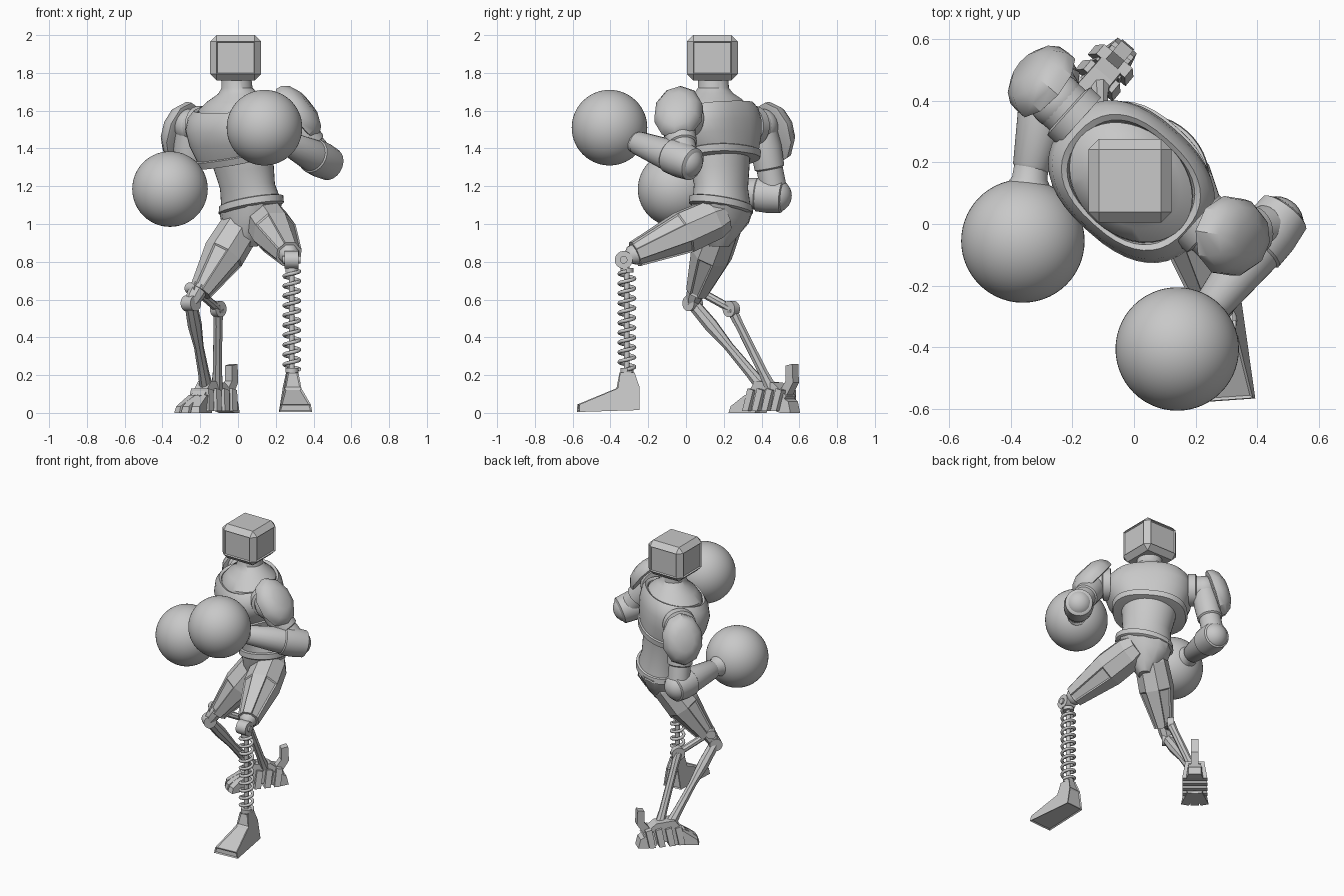
import bpy, bmesh, math
from mathutils import Vector, Matrix

cube = bpy.data.objects.get("Cube")
if cube:
    bpy.data.objects.remove(cube, do_unlink=True)

GREY = (0.58, 0.58, 0.58, 1)
mat = bpy.data.materials.new("grey")
mat.use_nodes = True
mat.diffuse_color = GREY
mat.node_tree.nodes["Principled BSDF"].inputs["Base Color"].default_value = GREY
TWIST = math.radians(-42)   # body turned towards its right


def shade(ob, angle=35):
    bpy.ops.object.select_all(action='DESELECT')
    ob.select_set(True)
    bpy.context.view_layer.objects.active = ob
    bpy.ops.object.shade_smooth_by_angle(angle=math.radians(angle))


def finish(name, bm, smooth=True):
    bmesh.ops.recalc_face_normals(bm, faces=bm.faces[:])
    me = bpy.data.meshes.new(name)
    bm.to_mesh(me)
    bm.free()
    me.materials.append(mat)
    ob = bpy.data.objects.new(name, me)
    bpy.context.collection.objects.link(ob)
    if smooth:
        shade(ob)
    return ob


def skin(bm, rings):
    """Bridge rings of points with quads and cap both ends."""
    vs = [[bm.verts.new(p) for p in r] for r in rings]
    n = len(vs[0])
    quads = []
    for a, b in zip(vs, vs[1:]):
        for i in range(n):
            j = (i + 1) % n
            quads.append(bm.faces.new((a[i], a[j], b[j], b[i])))
    bm.faces.new(vs[0][::-1])
    bm.faces.new(vs[-1])
    bmesh.ops.recalc_face_normals(bm, faces=bm.faces[:])
    return quads


def panel(bm, faces, rim, depth):
    bmesh.ops.inset_individual(bm, faces=faces, thickness=rim, depth=-depth)


def torso(name, rings, sides=40, power=0.82):
    """Rings: x, y, z, half width, half depth, side slope, front slope."""
    rot = Matrix.Rotation(TWIST, 3, 'Z')
    out = []
    for x, y, z, w, d, su, sf in rings:
        ring = []
        for i in range(sides):
            a = math.tau * i / sides
            c, s = math.cos(a), math.sin(a)
            u = w * math.copysign(abs(c) ** power, c)
            v = d * math.copysign(abs(s) ** power, s)
            ring.append(rot @ Vector((u, v, su * u + sf * v)) + Vector((x, y, z)))
        out.append(ring)
    bm = bmesh.new()
    skin(bm, out)
    return finish(name, bm)


def limb(name, p0, p1, profile, sides=24, plated=False, stretch=1):
    """Turned shape from p0 to p1; profile holds (fraction, radius)."""
    p0, p1 = Vector(p0), Vector(p1)
    rot = (p1 - p0).to_track_quat('Z', 'Y').to_matrix()
    rings = []
    for t, r in profile:
        rings.append([p0.lerp(p1, t) + rot @ Vector((r * math.cos(a), stretch * r * math.sin(a), 0))
                      for a in (math.tau * (i + 0.5) / sides for i in range(sides))])
    bm = bmesh.new()
    quads = skin(bm, rings)
    if plated:
        # Long recessed strips on the lower stretch only
        panel(bm, quads[-sides::2], 0.012, 0.006)
    return finish(name, bm, not plated)


def rod(name, p0, p1, r, sides=16):
    return limb(name, p0, p1, [(0, r), (1, r)], sides)


def ball(name, loc, r, seg=32):
    bm = bmesh.new()
    bmesh.ops.create_uvsphere(bm, u_segments=seg, v_segments=seg // 2, radius=r)
    bm.transform(Matrix.Translation(loc))
    return finish(name, bm)


def prism(name, profile, loc, turn, plated=False):
    """Side profile of (y, z, half width) points, widened across x."""
    bm = bmesh.new()
    quads = skin(bm, [[(s * w, y, z) for y, z, w in profile] for s in (-1, 1)])
    if plated:
        panel(bm, quads, 0.012, 0.006)
    bm.transform(Matrix.Translation(loc) @ Matrix.Rotation(math.radians(turn), 4, 'Z'))
    return finish(name, bm, False)


# Head: chamfered box with recessed panels
bm = bmesh.new()
bmesh.ops.create_cube(bm, size=1, matrix=Matrix.Translation((-0.013, 0.14, 1.88))
                      @ Matrix.Diagonal((0.27, 0.27, 0.24, 1)))
bmesh.ops.bevel(bm, geom=bm.edges[:], offset=0.034, segments=1, profile=0.5, affect='EDGES')
bm.normal_update()
big = [f for f in bm.faces if f.calc_area() > 0.02 and abs(f.normal.z) < 0.5]
panel(bm, big, 0.006, 0.01)
finish("head", bm, False)

# Neck, chest shell, waist and pelvis
torso("neck", [(-0.01, 0.145, 1.78, .08, .08, 0, 0), (-.005, 0.145, 1.72, .082, .082, 0, 0),
               (0, 0.145, 1.69, .11, .1, 0, .03), (-.005, 0.14, 1.655, .17, .14, 0, .08),
               (-.01, 0.135, 1.615, .22, .17, 0, .14), (-.01, 0.135, 1.54, .225, .175, 0, .14)], power=1)
torso("chest", [(-.01, .135, 1.57, .205, .16, 0, .18), (-.01, .135, 1.61, .215, .168, 0, .18),
                (-.01, .135, 1.62, .235, .182, 0, .18), (-.01, .135, 1.585, .268, .203, 0, .18),
                (-.008, .137, 1.52, .285, .214, 0, .18), (0, .148, 1.45, .268, .207, .05, .2),
                (.008, .165, 1.378, .23, .188, .1, .22), (.008, .165, 1.373, .242, .198, .1, .22),
                (.015, .17, 1.338, .232, .19, .1, .22), (.015, .17, 1.332, .17, .14, .1, .22)])
torso("waist", [(.02, .178, 1.38, .18, .15, 0, .2), (.03, .18, 1.3, .17, .145, 0, .1),
                (.05, .185, 1.2, .154, .134, .1, 0), (.07, .19, 1.1, .17, .14, .2, 0)], power=1)
torso("belt", [(.07, .185, 1.125, .165, .14, .2, 0), (.07, .185, 1.12, .183, .152, .2, 0),
               (.07, .185, 1.085, .186, .155, .2, 0), (.07, .185, 1.075, .165, .14, .2, 0)], power=1)
torso("pelvis", [(.07, .19, 1.1, .175, .145, .2, 0), (.065, .185, 1.03, .155, .13, .2, 0),
                 (.055, .175, .94, .09, .1, .1, 0), (.05, .17, .88, .04, .06, 0, 0)], 12)

# Arms: shoulder, elbow, wrist, glove, shoulder pad centre and facing
arms = {
    "left": ((.28, -.05, 1.56), (.46, 0, 1.33), (.25, -.27, 1.435), (.14, -.405, 1.51),
             (.315, -.04, 1.59), (.77, -.12, .62)),
    "right": ((-.25, .4, 1.52), (-.27, .47, 1.15), (-.335, .17, 1.18), (-.36, -.055, 1.185),
              (-.295, .46, 1.485), (-.72, .62, .3)),
}
for side, (sh, el, wr, gl, pad, face) in arms.items():
    k = 1 if side == "left" else -1
    out = Matrix.Rotation(TWIST, 3, 'Z') @ Vector((k, 0, 0))
    s = Vector(sh)
    limb(side + "_shoulder_joint", s - out * .1, s + out * .02,
         [(0, .105), (.4, .105), (.45, .088), (.9, .088), (1, .07)])
    ball(side + "_deltoid", s, .09)
    limb(side + "_upper_arm", sh, el, [(0, .075), (.3, .085), (.6, .08), (.62, .07), (1, .072)])
    ball(side + "_elbow", el, .09)
    limb(side + "_forearm", el, wr, [(-.16, .07), (-.13, .088), (.1, .096), (.3, .093), (.32, .086),
                                     (.95, .062), (1, .05)], 20)
    limb(side + "_cuff", wr, gl, [(-.15, .05), (-.05, .056), (.1, .058), (.3, .085), (.5, .12)])
    ball(side + "_glove", gl, .2, 56)
    limb(side + "_shoulder_pad", Vector(pad) - Vector(face) * .02, Vector(pad) + Vector(face) * .08,
         [(0, .12), (.05, .132), (.4, .128), (.75, .105), (1, .06)], 10, stretch=1.28)

# Left leg: plated thigh, spring shin and wedge foot
limb("left_thigh", (.13, .2, 1.05), (.27, -.27, .84),
     [(0, .09), (.12, .115), (.45, .12), (1, .072)], 8, True)
limb("left_thigh_cap", (.262, -.25, .85), (.28, -.31, .82), [(0, .06), (.6, .055), (1, .03)], 8)
rod("left_knee", (.245, -.33, .81), (.32, -.33, .81), .047, 24)
rod("left_knee_pin", (.235, -.33, .81), (.33, -.33, .81), .02)
KX, KY = .285, -.313
rod("spring_core", (KX, KY, .2), (KX, KY, .8), .015)
for z in (.225, .755):
    rod("spring_seat", (KX, KY, z - .012), (KX, KY, z + .012), .035, 20)
curve = bpy.data.curves.new("spring", 'CURVE')
curve.dimensions = '3D'
curve.bevel_depth = .01
curve.bevel_resolution = 2
spline = curve.splines.new('POLY')
TURNS, STEPS = 10, 24
spline.points.add(TURNS * STEPS)
for i, p in enumerate(spline.points):
    a = math.tau * i / STEPS
    p.co = (KX + .04 * math.cos(a), KY + .04 * math.sin(a), .23 + .52 * i / (TURNS * STEPS), 1)
curve.materials.append(mat)
spring = bpy.data.objects.new("spring", curve)
bpy.context.collection.objects.link(spring)
bpy.ops.object.select_all(action='DESELECT')
spring.select_set(True)
bpy.context.view_layer.objects.active = spring
bpy.ops.object.convert(target='MESH')
shade(spring, 60)
prism("left_foot", [(-.262, .005, .088), (.06, .015, .065), (.06, .14, .045), (.035, .215, .03),
                    (-.04, .215, .03), (-.055, .13, .045), (-.26, .045, .08)],
      (.287, -.31, 0), 4, plated=True)

# Right leg: plated thigh, linkage shin
limb("right_thigh", (.05, .21, 1.04), (-.2, .06, .64),
     [(0, .09), (.15, .108), (.5, .113), (1, .062)], 8, True)
KNEE, BACK, ANKLE = Vector((-.25, .035, .58)), Vector((-.105, .24, .55)), Vector((-.165, .42, .12))
side_axis = Matrix.Rotation(TWIST, 3, 'Z') @ Vector((.035, 0, 0))
limb("right_knee_bracket", (-.2, .06, .67), KNEE, [(0, .05), (.6, .045), (1, .035)], 8)
rod("right_knee", KNEE - side_axis, KNEE + side_axis, .042, 20)
rod("right_knee_upper_pin", (-.26, .09, .66), (-.21, .03, .66), .03, 20)
rod("rear_link", (-.22, .06, .65), BACK, .022, 8)
rod("rear_link_joint", BACK - side_axis * .6, BACK + side_axis * .6, .043, 20)
limb("front_shin_rod", KNEE, ANKLE, [(0, .034), (.25, .038), (.5, .026), (.8, .03), (1, .038)], 8)
limb("rear_shin_rod", BACK, (-.11, .45, .13), [(0, .03), (.2, .025), (.8, .026), (1, .034)], 8)

# Right foot: layered body, splayed toes, heel block and heel post
FOOT = (-.15, .425, 0)
prism("right_foot_body", [(-.1, .03, .05), (.13, .03, .05), (.17, .09, .04), (.08, .16, .04),
                          (-.04, .17, .045), (-.11, .08, .045)], FOOT, -40)
for i in range(4):
    y = -.1 + .065 * i
    prism("right_foot_plate", [(y, .01, .08), (y + .04, .01, .08), (y + .06, .12, .06),
                               (y + .02, .13, .06)], FOOT, -40)
for spread in (-18, 0, 18):
    prism("right_toe", [(-.205, 0, .026), (-.05, 0, .034), (-.03, .1, .03), (-.11, .095, .03),
                        (-.195, .035, .022)], FOOT, -40 + spread)
prism("heel_block", [(.08, .02, .06), (.14, 0, .055), (.2, 0, .04), (.185, .06, .04),
                     (.1, .11, .05)], FOOT, -40)
prism("heel_post", [(.1, .1, .025), (.16, .09, .025), (.205, .16, .025), (.2, .26, .025),
                    (.155, .25, .025), (.155, .17, .025)], FOOT, -40)
